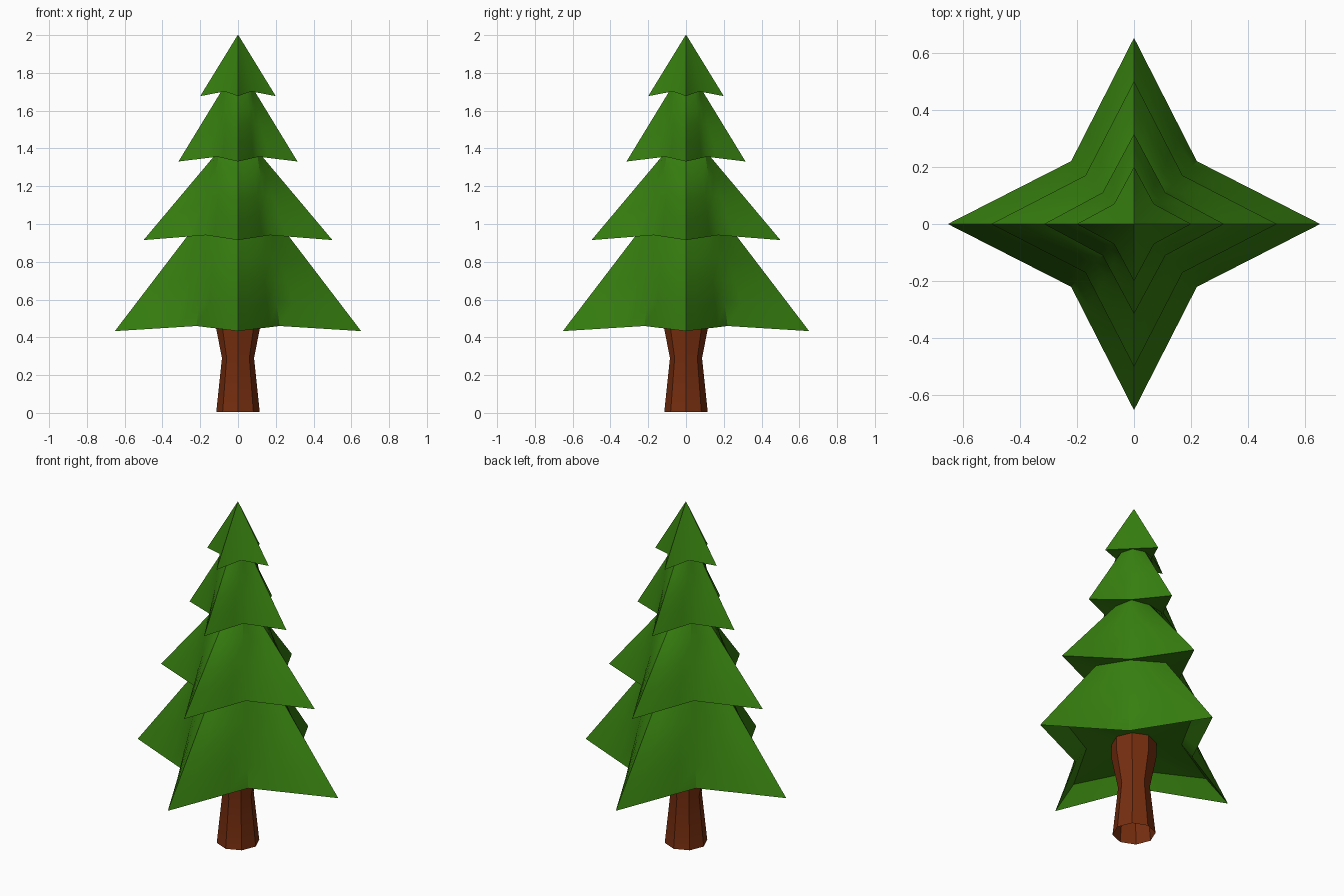
import bpy, bmesh, math

if "Cube" in bpy.data.objects:
    bpy.data.objects.remove(bpy.data.objects["Cube"])


def material(name, rgb):
    m = bpy.data.materials.new(name)
    m.diffuse_color = (*rgb, 1)
    m.use_nodes = True
    m.node_tree.nodes["Principled BSDF"].inputs["Base Color"].default_value = m.diffuse_color
    return m


green = material("pine green", (0.038, 0.215, 0.005))
brown = material("bark brown", (0.18, 0.027, 0.005))


def ring(bm, tip, tip_z, notch, notch_z):
    """Eight points: tips on the axes, notches at (+-notch, +-notch)."""
    pts = []
    for i in range(8):
        a = i * math.pi / 4
        r, z = (tip, tip_z) if i % 2 == 0 else (notch * math.sqrt(2), notch_z)
        pts.append(bm.verts.new((r * math.cos(a), r * math.sin(a), z)))
    return pts


def loft(name, rings, mat, apex=None, cuts=0, smooth=30):
    """Skin a stack of rings, upward on the outside; cuts soften twisted quads."""
    bm = bmesh.new()
    loops = [ring(bm, *r) for r in rings]
    for a, b in zip(loops, loops[1:]):
        for i in range(8):
            j = (i + 1) % 8
            bm.faces.new((a[i], a[j], b[j], b[i]))
    if cuts:
        bmesh.ops.subdivide_edges(bm, edges=bm.edges[:], cuts=cuts, use_grid_fill=True)
    if apex is not None:
        # close the outline of the last ring to a point
        top = bm.verts.new((0, 0, apex))
        for i in range(8):
            bm.faces.new((loops[-1][i], loops[-1][(i + 1) % 8], top))
    me = bpy.data.meshes.new(name)
    bm.to_mesh(me)
    bm.free()
    me.materials.append(mat)
    ob = bpy.data.objects.new(name, me)
    bpy.context.collection.objects.link(ob)
    bpy.ops.object.select_all(action='DESELECT')
    ob.select_set(True)
    bpy.context.view_layer.objects.active = ob
    bpy.ops.object.shade_smooth_by_angle(angle=math.radians(smooth))
    return ob


# Trunk: waisted octagon, open below, running up into the foliage
d = math.sqrt(0.5)
loft("trunk", [(r, z, r * d, z) for r, z in
               [(0.115, 0.005), (0.085, 0.29), (0.12, 0.47), (0.12, 0.56)]],
     brown, smooth=40)

# Foliage tiers: hollow underside, star rim, then the top flush with the next rim
loft("lowest_branches", [(0.10, 0.56, 0.07, 0.56),
                         (0.50, 0.53, 0.18, 0.54),
                         (0.652, 0.433, 0.22, 0.46),
                         (0.265, 0.94, 0.158, 0.945)], green, cuts=3)
loft("lower_branches", [(0.25, 0.945, 0.158, 0.945),
                        (0.50, 0.915, 0.17, 0.941),
                        (0.13, 1.355, 0.103, 1.36)], green, cuts=3)
loft("upper_branches", [(0.12, 1.36, 0.103, 1.36),
                        (0.315, 1.331, 0.11, 1.356),
                        (0.09, 1.70, 0.065, 1.704)], green, cuts=3)
loft("top_branches", [(0.08, 1.704, 0.065, 1.704),
                      (0.20, 1.677, 0.07, 1.702)], green, apex=2.003)
